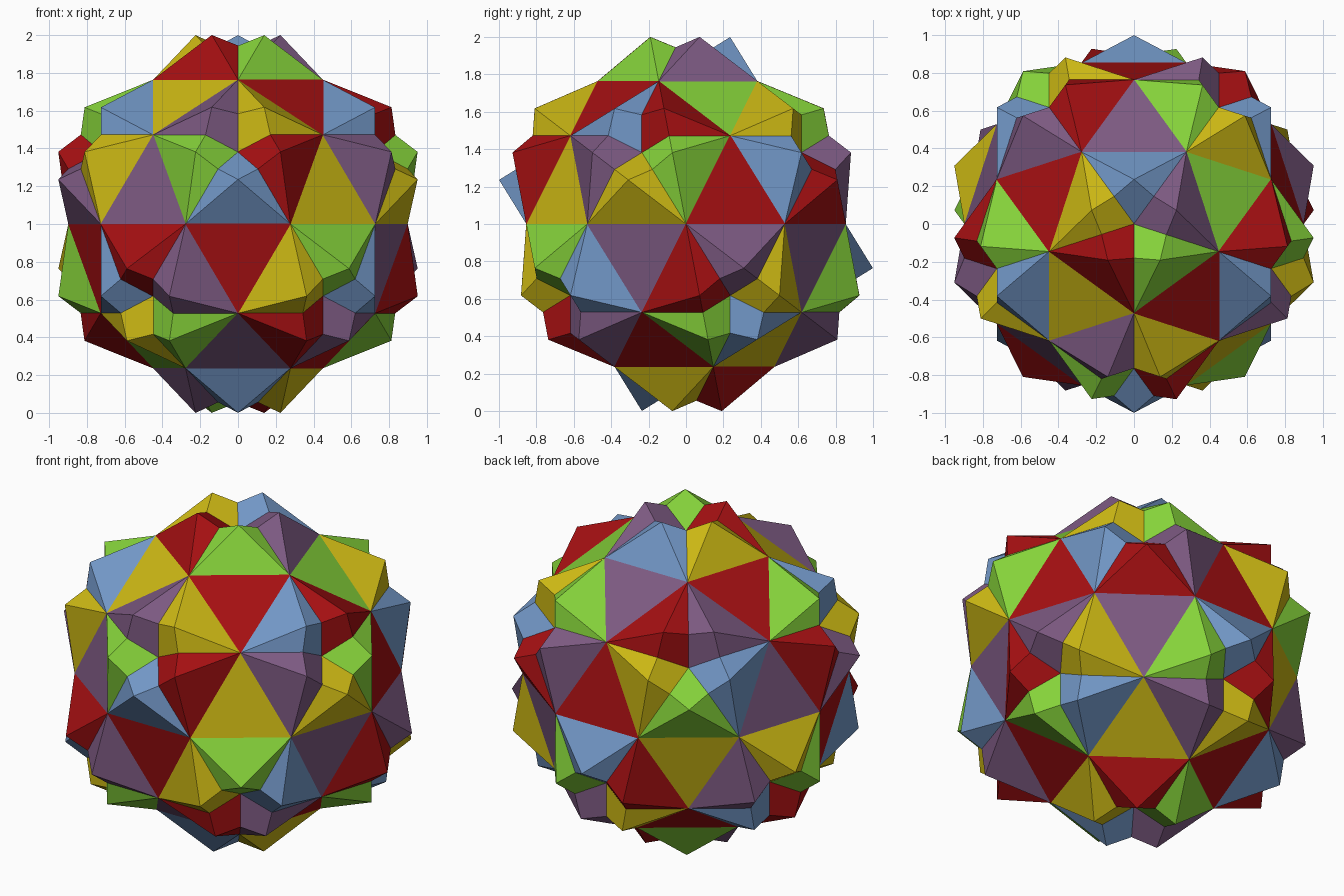
import bpy, bmesh, math
from mathutils import Matrix, Vector

cube = bpy.data.objects.get("Cube")
if cube:
    bpy.data.objects.remove(cube, do_unlink=True)

PHI = (1 + math.sqrt(5)) / 2
TILT = math.atan(1 / PHI)                                # puts a five-fold axis on z
HALF = math.sqrt((1 + PHI ** -6) / 2)                    # vertex coordinate of one solid

# Name, linear colour, layer order for the shared triangle planes
SOLIDS = [
    ("blue", (0.171, 0.314, 0.578), 0),
    ("yellow", (0.610, 0.485, 0.007), 2),
    ("red", (0.376, 0.005, 0.006), 4),
    ("green", (0.235, 0.644, 0.042), 1),
    ("purple", (0.205, 0.102, 0.223), 3),
]


def make_material(name, rgb):
    mat = bpy.data.materials.new(name)
    mat.use_nodes = True
    mat.diffuse_color = (*rgb, 1)
    mat.node_tree.nodes["Principled BSDF"].inputs["Base Color"].default_value = (*rgb, 1)
    return mat


def cuboctahedron(name, matrix, mat):
    """Eight triangles and six squares, from the edge midpoints of a cube."""
    bm = bmesh.new()
    for axis in range(3):
        for a in (-HALF, HALF):
            for b in (-HALF, HALF):
                p = [a, b]
                p.insert(axis, 0)
                bm.verts.new(matrix @ Vector(p))
    bmesh.ops.convex_hull(bm, input=bm.verts[:])
    bmesh.ops.dissolve_limit(bm, angle_limit=math.radians(1),
                             verts=bm.verts[:], edges=bm.edges[:])
    bmesh.ops.recalc_face_normals(bm, faces=bm.faces[:])
    mesh = bpy.data.meshes.new(name)
    bm.to_mesh(mesh)
    bm.free()
    mesh.materials.append(mat)
    obj = bpy.data.objects.new(name, mesh)
    obj.location.z = 1
    bpy.context.collection.objects.link(obj)


# Five interlocking solids, a fifth of a turn apart; tiny size steps
# keep their coplanar triangles from flickering
for i, (name, rgb, layer) in enumerate(SOLIDS):
    turn = Matrix.Rotation(math.radians(72 * i), 3, "Z") @ Matrix.Rotation(TILT, 3, "X")
    cuboctahedron(name + "_cuboctahedron", turn * (1 + 0.0003 * (layer - 2)),
                  make_material(name, rgb))
